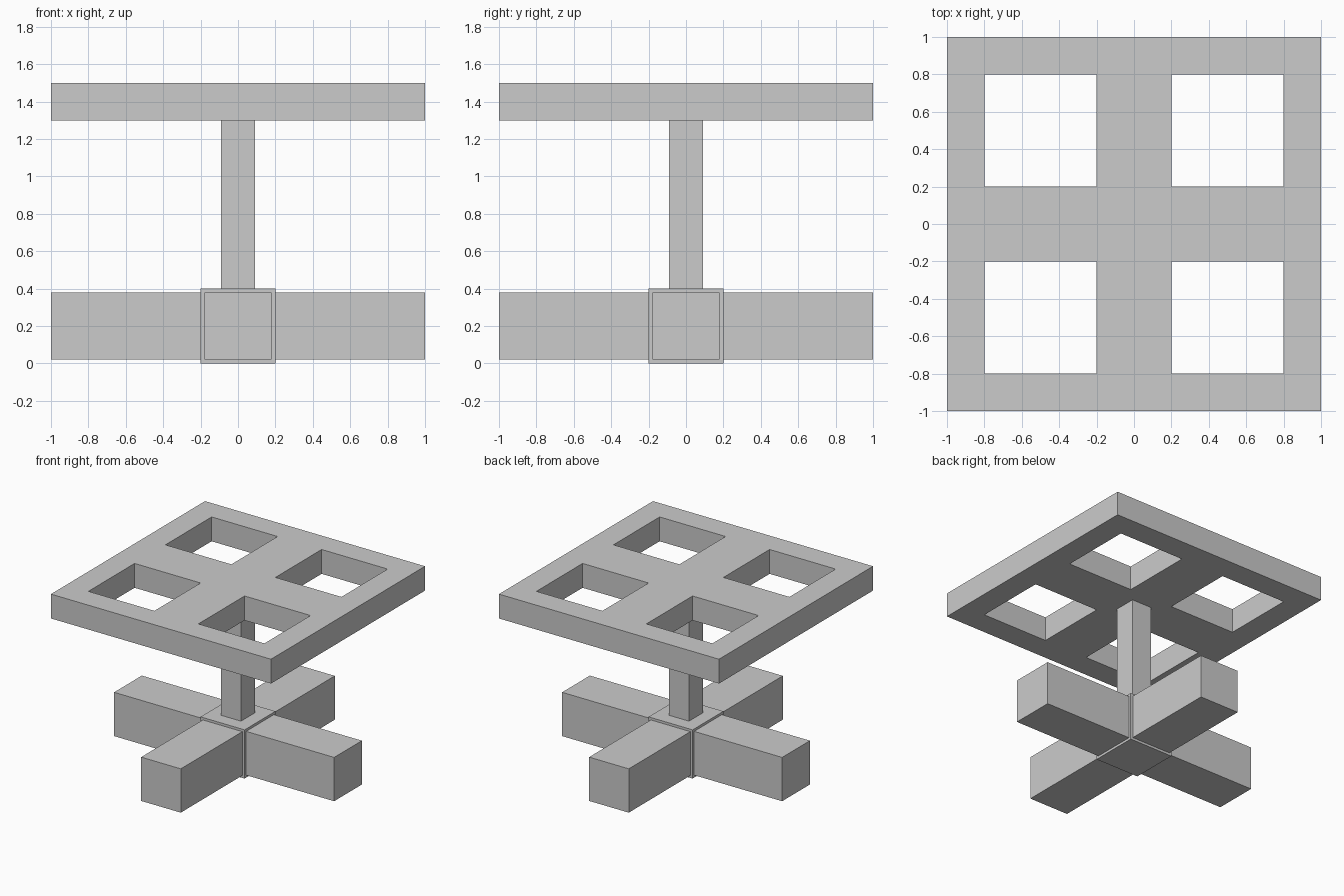
import bpy, bmesh
from mathutils import Matrix, Vector

if "Cube" in bpy.data.objects:
    bpy.data.objects.remove(bpy.data.objects["Cube"])


def finish(name, bm):
    bmesh.ops.recalc_face_normals(bm, faces=bm.faces[:])
    mesh = bpy.data.meshes.new(name)
    bm.to_mesh(mesh)
    bm.free()
    obj = bpy.data.objects.new(name, mesh)
    bpy.context.collection.objects.link(obj)
    return obj


def box(name, lo, hi, turn=0):
    lo, hi = Vector(lo), Vector(hi)
    bm = bmesh.new()
    bmesh.ops.create_cube(bm, size=1, matrix=Matrix.Translation((lo + hi) / 2)
                          @ Matrix.Diagonal((*(hi - lo), 1)))
    # quarter turns about z, kept exact
    for v in bm.verts:
        for _ in range(turn):
            v.co.x, v.co.y = -v.co.y, v.co.x
    return finish(name, bm)


# Square top with four window openings: grid of cells, skipping the holes
steps = [-1, -0.8, -0.2, 0.2, 0.8, 1]
bm = bmesh.new()
grid = [[bm.verts.new((x, y, 1.3)) for y in steps] for x in steps]
for i in range(5):
    for j in range(5):
        if not (i in (1, 3) and j in (1, 3)):
            bm.faces.new((grid[i][j], grid[i + 1][j],
                          grid[i + 1][j + 1], grid[i][j + 1]))
top = bmesh.ops.extrude_face_region(bm, geom=bm.faces[:])["geom"]
bmesh.ops.translate(bm, vec=(0, 0, 0.2),
                    verts=[g for g in top if isinstance(g, bmesh.types.BMVert)])
finish("table_top", bm)

# Central post and base hub
box("post", (-0.09, -0.09, 0.4), (0.09, 0.09, 1.3))
box("base_hub", (-0.2, -0.2, 0), (0.2, 0.2, 0.4))

# Four slightly inset feet radiating from the hub
for k, side in enumerate(("right", "back", "left", "front")):
    box(f"{side}_foot", (0.2, -0.18, 0.02), (1, 0.18, 0.38), k)
